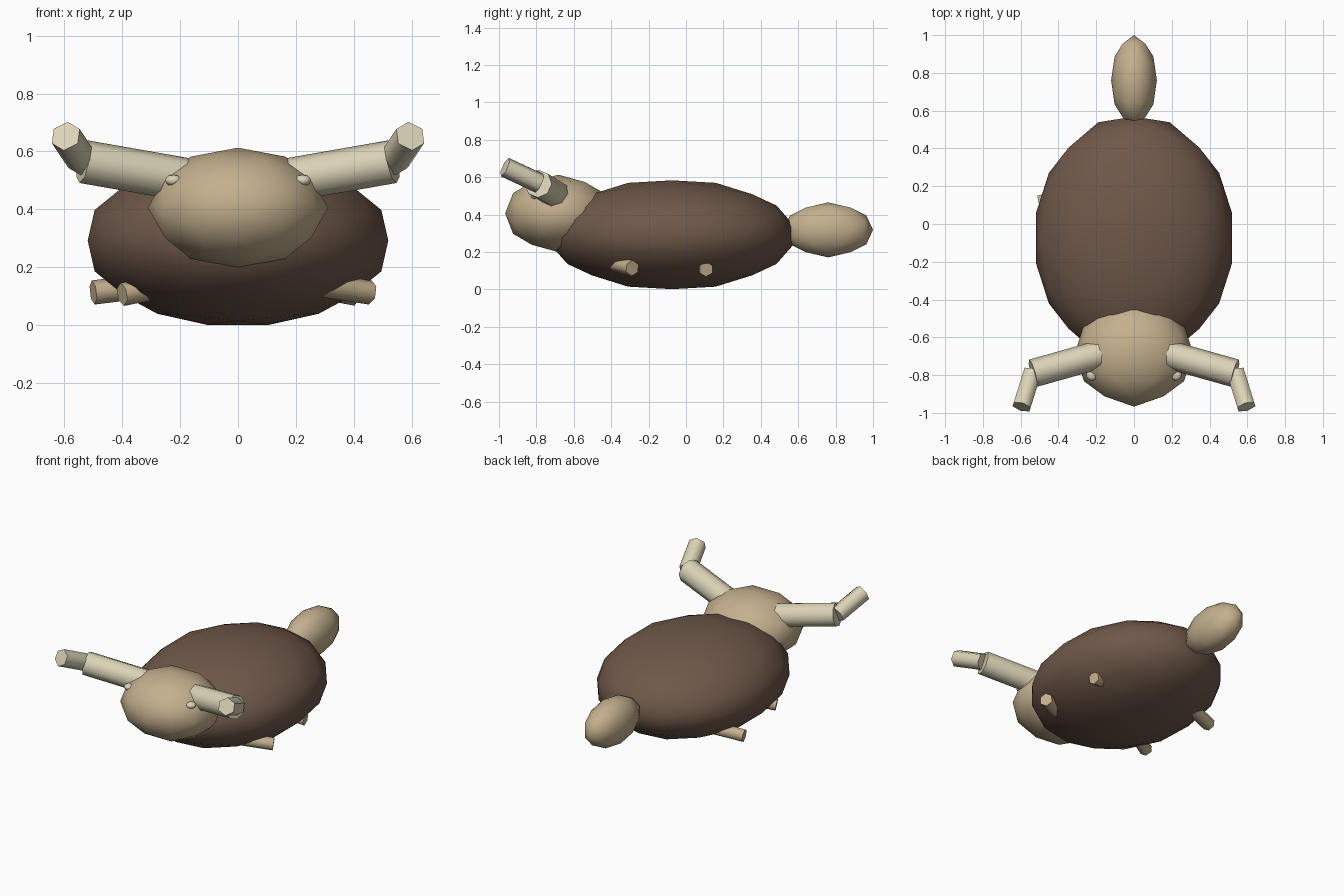
import bpy, bmesh
from mathutils import Vector

if "Cube" in bpy.data.objects:
    bpy.data.objects.remove(bpy.data.objects["Cube"])


def material(name, rgb):
    m = bpy.data.materials.new(name)
    m.diffuse_color = (*rgb, 1)
    m.use_nodes = True
    m.node_tree.nodes["Principled BSDF"].inputs["Base Color"].default_value = m.diffuse_color
    return m


BROWN = material("dark_brown", (0.159, 0.098, 0.067))
TAN = material("tan", (0.552, 0.434, 0.270))
CREAM = material("cream", (0.716, 0.658, 0.479))


def finish(obj, name, mat, angle):
    """Name, colour and smooth one part."""
    obj.name = name
    obj.data.materials.clear()
    obj.data.materials.append(mat)
    bpy.ops.object.select_all(action='DESELECT')
    obj.select_set(True)
    bpy.context.view_layer.objects.active = obj
    bpy.ops.object.shade_smooth_by_angle(angle=angle)
    return obj


def ellipsoid(name, center, radii, mat, freq):
    """Icosahedron split freq times along each edge and pushed to an ellipsoid."""
    g = (1 + 5 ** 0.5) / 2
    corners = []
    for s in (-1, 1):
        for t in (-g, g):
            corners += [Vector((s, 0, t)), Vector((t, s, 0)), Vector((0, t, s))]
    points = {}
    for a in corners:
        for b in corners:
            for c in corners:
                if all(abs((p - q).length - 2) < 0.01 for p, q in ((a, b), (b, c), (c, a))):
                    for i in range(freq + 1):
                        for j in range(freq + 1 - i):
                            p = (a * i + b * j + c * (freq - i - j)).normalized()
                            points[tuple(round(v, 4) + 0.0 for v in p)] = p
    bm = bmesh.new()
    for p in points.values():
        bm.verts.new(p)
    bmesh.ops.convex_hull(bm, input=bm.verts[:])
    for v in bm.verts:
        v.co = Vector(center) + Vector([v.co[k] * radii[k] for k in range(3)])
    bmesh.ops.recalc_face_normals(bm, faces=bm.faces[:])
    mesh = bpy.data.meshes.new(name)
    bm.to_mesh(mesh)
    bm.free()
    obj = bpy.data.objects.new(name, mesh)
    bpy.context.collection.objects.link(obj)
    return finish(obj, name, mat, 1.2)


def rod(name, start, end, radius, mat, sides):
    """Straight cylinder between two points."""
    a, b = Vector(start), Vector(end)
    bpy.ops.mesh.primitive_cylinder_add(vertices=sides, radius=radius,
                                        depth=(b - a).length, location=(a + b) / 2)
    obj = bpy.context.object
    obj.rotation_mode = 'QUATERNION'
    obj.rotation_quaternion = (b - a).to_track_quat('Z', 'Y')
    return finish(obj, name, mat, 1.2)


# Main masses
ellipsoid("body", (0, -0.075, 0.292), (0.53, 0.657, 0.297), BROWN, 3)
ellipsoid("head", (0, -0.682, 0.406), (0.312, 0.285, 0.207), TAN, 2)
ellipsoid("tail", (0, 0.76, 0.318), (0.121, 0.24, 0.147), TAN, 2)

# Antlers and eyes, mirrored
for side, s in (("left", -1), ("right", 1)):
    rod("antler_" + side, (s * 0.18, -0.69, 0.503), (s * 0.535, -0.79, 0.565), 0.075, CREAM, 8)
    rod("antler_tip_" + side, (s * 0.538, -0.785, 0.568), (s * 0.595, -0.968, 0.653), 0.054, CREAM, 6)
    ellipsoid("eye_" + side, (s * 0.223, -0.8, 0.5), (0.03, 0.03, 0.02), CREAM, 2)

# Legs, in mid stride
rod("front_leg_right", (0.28, -0.39, 0.14), (0.457, -0.287, 0.113), 0.042, TAN, 6)
rod("front_leg_left", (-0.28, -0.30, 0.13), (-0.40, -0.36, 0.106), 0.04, TAN, 6)
rod("back_leg_right", (0.28, 0.08, 0.13), (0.41, 0.108, 0.107), 0.04, TAN, 6)
rod("back_leg_left", (-0.28, 0.18, 0.14), (-0.5, 0.115, 0.113), 0.042, TAN, 6)
